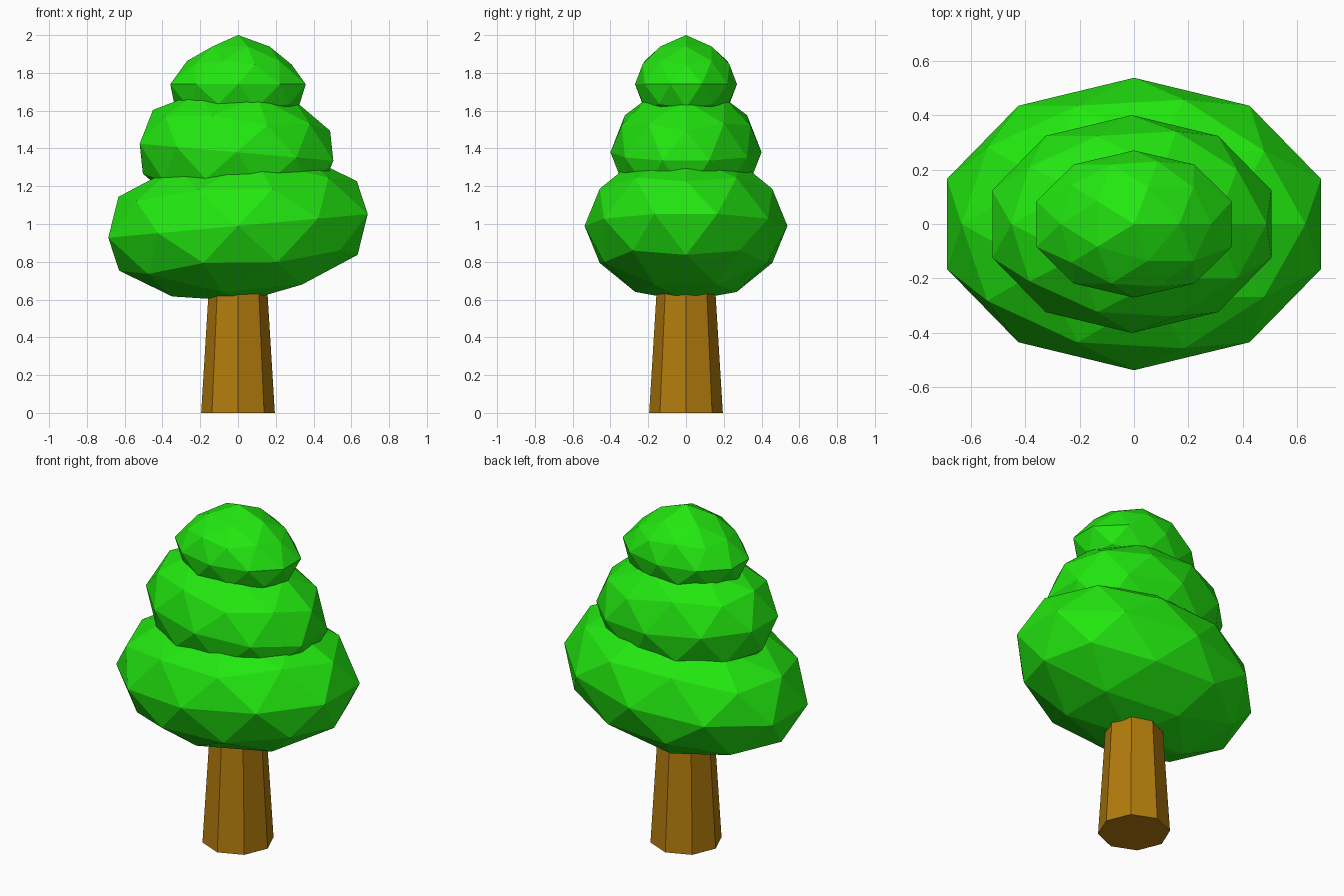
import bpy
from math import radians

if "Cube" in bpy.data.objects:
    bpy.data.objects.remove(bpy.data.objects["Cube"])


def material(name, color):
    mat = bpy.data.materials.new(name)
    mat.diffuse_color = (*color, 1)
    mat.use_nodes = True
    mat.node_tree.nodes["Principled BSDF"].inputs["Base Color"].default_value = mat.diffuse_color
    return mat


leaf = material("leaf_green", (0.016, 0.8, 0.005))
bark = material("bark_brown", (0.45, 0.2, 0.004))


def foliage(name, location, scale, tilt):
    """Flat-shaded squashed icosphere, tilted sideways."""
    bpy.ops.mesh.primitive_ico_sphere_add(
        subdivisions=2, radius=1, location=location,
        rotation=(0, radians(tilt), 0))
    ob = bpy.context.object
    ob.name = name
    ob.scale = scale
    ob.data.materials.append(leaf)
    return ob


# Trunk: tapered octagon running up into the lowest foliage
TRUNK_TOP = 0.8
bpy.ops.mesh.primitive_cone_add(
    vertices=8, radius1=0.195, radius2=0.146, depth=TRUNK_TOP,
    location=(0, 0, TRUNK_TOP / 2))
trunk = bpy.context.object
trunk.name = "trunk"
trunk.data.materials.append(bark)

# Three stacked foliage clumps
foliage("foliage_lower", (0, 0, 0.99), (0.725, 0.537, 0.40), -5.2)
foliage("foliage_middle", (-0.008, 0, 1.38), (0.541, 0.40, 0.35), 5)
crown = foliage("foliage_top", (0, 0, 1.74), (0.377, 0.27, 0.235), 0)

# Crown narrows in width above its middle and ends in a slight peak
for v in crown.data.vertices:
    if v.co.z > 0.1:
        v.co.x *= 0.84
    if v.co.z > 0.95:
        v.co.z = 0.26 / 0.235
